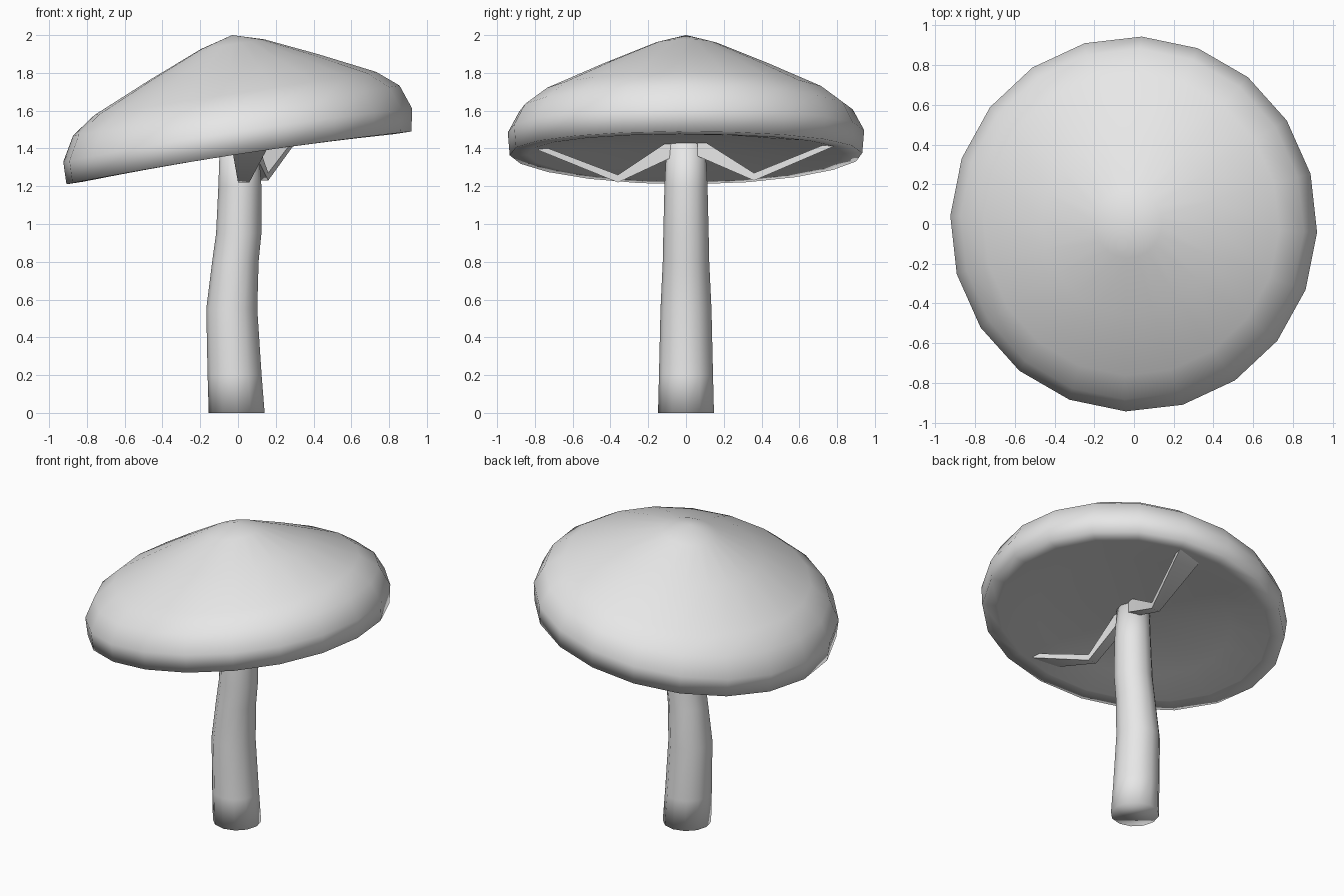
import bpy, bmesh, math
from mathutils import Vector

if "Cube" in bpy.data.objects:
    bpy.data.objects.remove(bpy.data.objects["Cube"], do_unlink=True)

grey = bpy.data.materials.new("plain_grey")
grey.use_nodes = True
grey.diffuse_color = (0.8, 0.8, 0.8, 1)
grey.node_tree.nodes["Principled BSDF"].inputs["Base Color"].default_value = (0.8, 0.8, 0.8, 1)


def loft(name, rings, smooth=True):
    """Skin a list of rings; a ring with a single point closes the end as a fan."""
    bm = bmesh.new()
    loops = [[bm.verts.new(p) for p in ring] for ring in rings]
    sides = max(len(l) for l in loops)
    for a, b in zip(loops, loops[1:]):
        for i in range(sides):
            j = (i + 1) % sides
            corners = [a[i % len(a)], a[j % len(a)], b[j % len(b)], b[i % len(b)]]
            bm.faces.new(list(dict.fromkeys(corners)))
    for end in (loops[0], loops[-1]):
        if len(end) > 2:
            bm.faces.new(end)
    bmesh.ops.recalc_face_normals(bm, faces=bm.faces)
    for f in bm.faces:
        f.smooth = smooth
    mesh = bpy.data.meshes.new(name)
    bm.to_mesh(mesh)
    bm.free()
    mesh.materials.append(grey)
    obj = bpy.data.objects.new(name, mesh)
    bpy.context.collection.objects.link(obj)
    return obj


# Tilted cap: (radius, height) from the underside centre round the rim to the peak
TILT = math.radians(8.7)
PROFILE = [(0, 0.07), (0.6, 0.03), (0.83, 0.0), (0.925, 0.0), (0.935, 0.12),
           (0.875, 0.25), (0.755, 0.34), (0.45, 0.48), (0.17, 0.6), (0, 0.648)]


def cap_point(r, w, k):
    a = math.radians(18 * k - 2.5)
    u = r * math.cos(a) + 0.097 * max(w, 0) * (1 if w > 0.1 else 0)
    bow = 0.02 * math.sin(a) ** 2 if w < 0.2 else 0
    return (0.005 + u * math.cos(TILT) - w * math.sin(TILT),
            1.01 * r * math.sin(a),
            1.35 + u * math.sin(TILT) + w * math.cos(TILT) + bow)


loft("cap", [[cap_point(r, w, k) for k in range(20 if r else 1)] for r, w in PROFILE])

# Gently bent stem: (height, centre x, radius)
STEM = [(0, -0.007, 0.148), (0.2, -0.018, 0.143), (0.55, -0.033, 0.135),
        (0.8, -0.014, 0.123), (0.95, 0.004, 0.12), (1.2, 0.01, 0.114), (1.46, 0.005, 0.1)]
loft("stem", [[(x + r * math.cos(math.tau * k / 12), r * math.sin(math.tau * k / 12), z)
               for k in range(12)] for z, x, r in STEM])


# Hanging straps: narrow at the stem, sagging, then flaring out to the cap
def strap(name, path):
    rings = []
    for x, y, z, width, thick in path:
        rings.append([Vector((x + sx * width / 2, y, z + sz * thick / 2))
                      for sx, sz in ((-1, -1), (1, -1), (1, 1), (-1, 1))])
    obj = loft(name, rings)
    bpy.ops.object.select_all(action='DESELECT')
    obj.select_set(True)
    bpy.context.view_layer.objects.active = obj
    bpy.ops.object.shade_smooth_by_angle(angle=math.radians(50))


strap("front_strap", [(0.03, -0.06, 1.41, 0.07, 0.1), (0.03, -0.36, 1.24, 0.06, 0.04),
                      (0.06, -0.78, 1.405, 0.18, 0.03)])
strap("back_strap", [(0.06, 0.06, 1.41, 0.07, 0.1), (0.13, 0.36, 1.25, 0.06, 0.04),
                     (0.2, 0.78, 1.425, 0.18, 0.03)])
